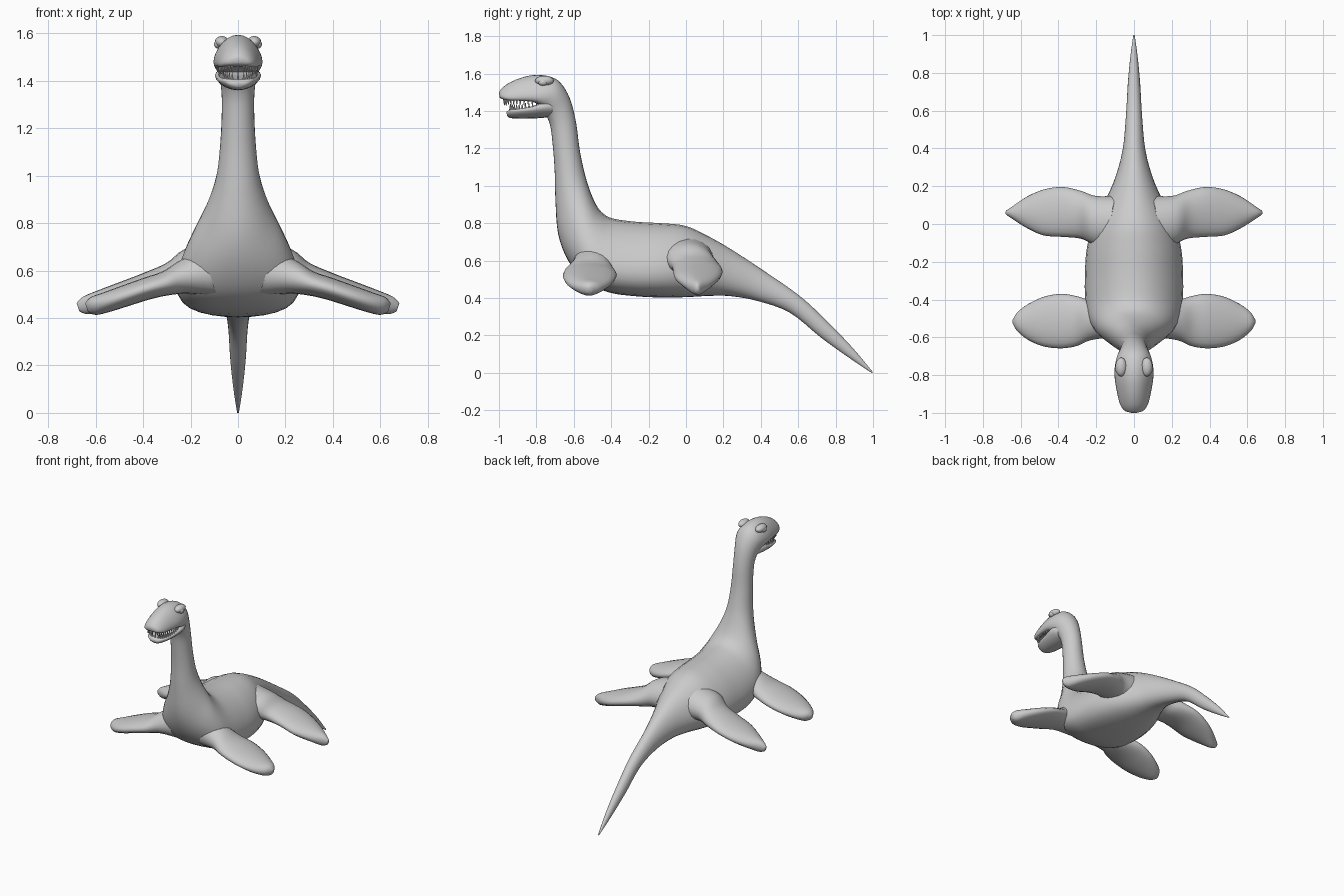
import bpy, bmesh, math
from mathutils import Vector, Matrix

cube = bpy.data.objects.get("Cube")
if cube:
    bpy.data.objects.remove(cube, do_unlink=True)

grey = bpy.data.materials.new("skin grey")
grey.use_nodes = True
colour = (0.6, 0.6, 0.6, 1)
grey.diffuse_color = colour
grey.node_tree.nodes["Principled BSDF"].inputs["Base Color"].default_value = colour


def finish(name, bm, angle=60):
    """Turn a bmesh into a smooth shaded object."""
    bmesh.ops.recalc_face_normals(bm, faces=bm.faces)
    mesh = bpy.data.meshes.new(name)
    bm.to_mesh(mesh)
    bm.free()
    mesh.materials.append(grey)
    obj = bpy.data.objects.new(name, mesh)
    bpy.context.collection.objects.link(obj)
    bpy.ops.object.select_all(action='DESELECT')
    obj.select_set(True)
    bpy.context.view_layer.objects.active = obj
    bpy.ops.object.shade_smooth_by_angle(angle=math.radians(angle))
    return obj


def spline(rows, steps):
    """Catmull-Rom interpolation of rows of numbers."""
    out = []
    last = len(rows) - 1
    for i in range(last):
        p0, p1 = rows[max(i - 1, 0)], rows[i]
        p2, p3 = rows[i + 1], rows[min(i + 2, last)]
        for k in range(steps):
            t = k / steps
            out.append([b + (c - a) * t / 2
                        + (a - 2.5 * b + 2 * c - d / 2) * t * t
                        + (1.5 * (b - c) + (d - a) / 2) * t ** 3
                        for a, b, c, d in zip(p0, p1, p2, p3)])
    out.append(rows[-1])
    return out


def loft(name, rows, section, sides=28, steps=4):
    """Skin rings; section(row) gives centre, side axis, up axis and sag."""
    bm = bmesh.new()
    rings = []
    for row in spline(rows, steps):
        centre, side, up, sag = section(row)
        ring = []
        for k in range(sides):
            a = 2 * math.pi * k / sides
            c, s = math.cos(a), math.sin(a)
            ring.append(bm.verts.new(centre + side * c + up * (s - sag * c * c)))
        rings.append(ring)
    for r, q in zip(rings, rings[1:]):
        for k in range(sides):
            n = (k + 1) % sides
            bm.faces.new((r[k], r[n], q[n], q[k]))
    bm.faces.new(rings[0])
    bm.faces.new(rings[-1])
    return finish(name, bm)


def trunk(row):
    ty, tz, by, bz, w, sag = row
    top, low = Vector((0, ty, tz)), Vector((0, by, bz))
    return (top + low) / 2, Vector((w, 0, 0)), (top - low) / 2, sag


# Body: top y, top z, bottom y, bottom z, half width, sag of the widest line
tail = [
    (1, .003, .993, 0, .004, 0), (.89, .135, .87, .082, .02, 0),
    (.76, .27, .72, .19, .033, 0), (.61, .41, .555, .322, .042, 0),
    (.41, .55, .38, .385, .06, .1), (.25, .655, .24, .41, .1, .15),
    (.13, .725, .13, .412, .15, .2),
]
torso = [
    (0, .785, 0, .405, .215, .25), (-.13, .8, -.13, .403, .25, .3),
    (-.27, .808, -.27, .41, .26, .35), (-.39, .825, -.41, .43, .258, .35),
    (-.44, .85, -.54, .49, .24, .3), (-.475, .89, -.63, .6, .195, .15),
]
neck = [
    (-.51, .965, -.683, .74, .135, 0), (-.54, 1.06, -.698, .92, .092, 0),
    (-.568, 1.19, -.703, 1.1, .074, 0), (-.588, 1.34, -.718, 1.27, .068, 0),
    (-.62, 1.465, -.73, 1.335, .075, 0), (-.67, 1.55, -.75, 1.38, .092, 0),
]
head = [
    (-.73, 1.585, -.775, 1.42, .102, .3), (-.81, 1.593, -.82, 1.45, .102, .6),
    (-.89, 1.575, -.89, 1.458, .09, .7), (-.955, 1.545, -.95, 1.46, .075, .7),
    (-.99, 1.515, -.985, 1.465, .052, .5), (-1, 1.497, -.997, 1.475, .02, .2),
]
loft("body", tail + torso + neck + head, trunk)

# Lower jaw, flat on top
jaw = [
    (-.67, 1.46, -.71, 1.37, .07, 0), (-.75, 1.455, -.75, 1.365, .096, -.3),
    (-.82, 1.425, -.82, 1.36, .092, -.6), (-.9, 1.41, -.9, 1.36, .078, -.7),
    (-.945, 1.405, -.94, 1.363, .055, -.6), (-.96, 1.395, -.957, 1.375, .025, 0),
]
loft("lower_jaw", jaw, trunk, sides=20)


# Flippers: x, rear y, front y, centre z, half thickness
def flipper(name, rows, mirror):
    def section(row):
        x, back, front, z, thick = row
        return (Vector((x * mirror, (back + front) / 2, z)),
                Vector((0, (back - front) / 2, 0)),
                Vector((thick * 0.33 * mirror, 0, thick)), 0)
    loft(name, rows, section, sides=20)


front_rows = [
    (.12, -.38, -.6, .59, .1), (.23, -.4, -.615, .57, .068),
    (.3, -.383, -.645, .547, .05), (.38, -.37, -.658, .525, .045),
    (.47, -.383, -.65, .495, .043), (.55, -.418, -.62, .468, .041),
    (.61, -.46, -.575, .45, .037), (.638, -.502, -.532, .443, .018),
]
rear_rows = [
    (.08, .15, -.14, .6, .12), (.2, .148, -.115, .6, .088),
    (.28, .175, -.078, .573, .06), (.38, .196, -.068, .545, .046),
    (.48, .182, -.06, .51, .043), (.57, .143, -.02, .478, .041),
    (.64, .095, .025, .453, .037), (.674, .072, .048, .445, .018),
]
for label, mirror in (("left", 1), ("right", -1)):
    flipper("front_flipper_" + label, front_rows, mirror)
    flipper("rear_flipper_" + label, rear_rows, mirror)


# Eyes and brow ridges
def ellipsoid(name, centre, radii):
    bm = bmesh.new()
    place = Matrix.Translation(centre) @ Matrix.Diagonal((*radii, 1))
    bmesh.ops.create_uvsphere(bm, u_segments=20, v_segments=12, radius=1, matrix=place)
    finish(name, bm)


for label, mirror in (("left", 1), ("right", -1)):
    ellipsoid("eye_" + label, (.083 * mirror, -.765, 1.553), (.018, .024, .018))
    ellipsoid("brow_" + label, (.068 * mirror, -.757, 1.562), (.03, .05, .026))


# Teeth: small cones set around a rounded jaw line
def teeth(name, count, width, back, tip, height, rise, length):
    bm = bmesh.new()
    for i in range(count):
        a = math.pi * i / (count - 1)
        reach = math.sin(a)
        x = width * math.copysign(abs(math.cos(a)) ** 0.6, math.cos(a))
        spot = Vector((x, back + (tip - back) * reach, height + rise * (1 - reach)))
        size = abs(length) * (1 if i % 2 else 0.75)
        turn = Matrix.Rotation(math.pi if length < 0 else 0, 4, 'X')
        bmesh.ops.create_cone(bm, cap_ends=True, segments=6, radius1=.007, radius2=.001,
                              depth=size, matrix=Matrix.Translation(spot) @ turn)
    finish(name, bm, 40)


teeth("upper_teeth", 25, .082, -.8, -.972, 1.45, 0, -.045)
teeth("lower_teeth", 23, .078, -.8, -.94, 1.418, .012, .04)
